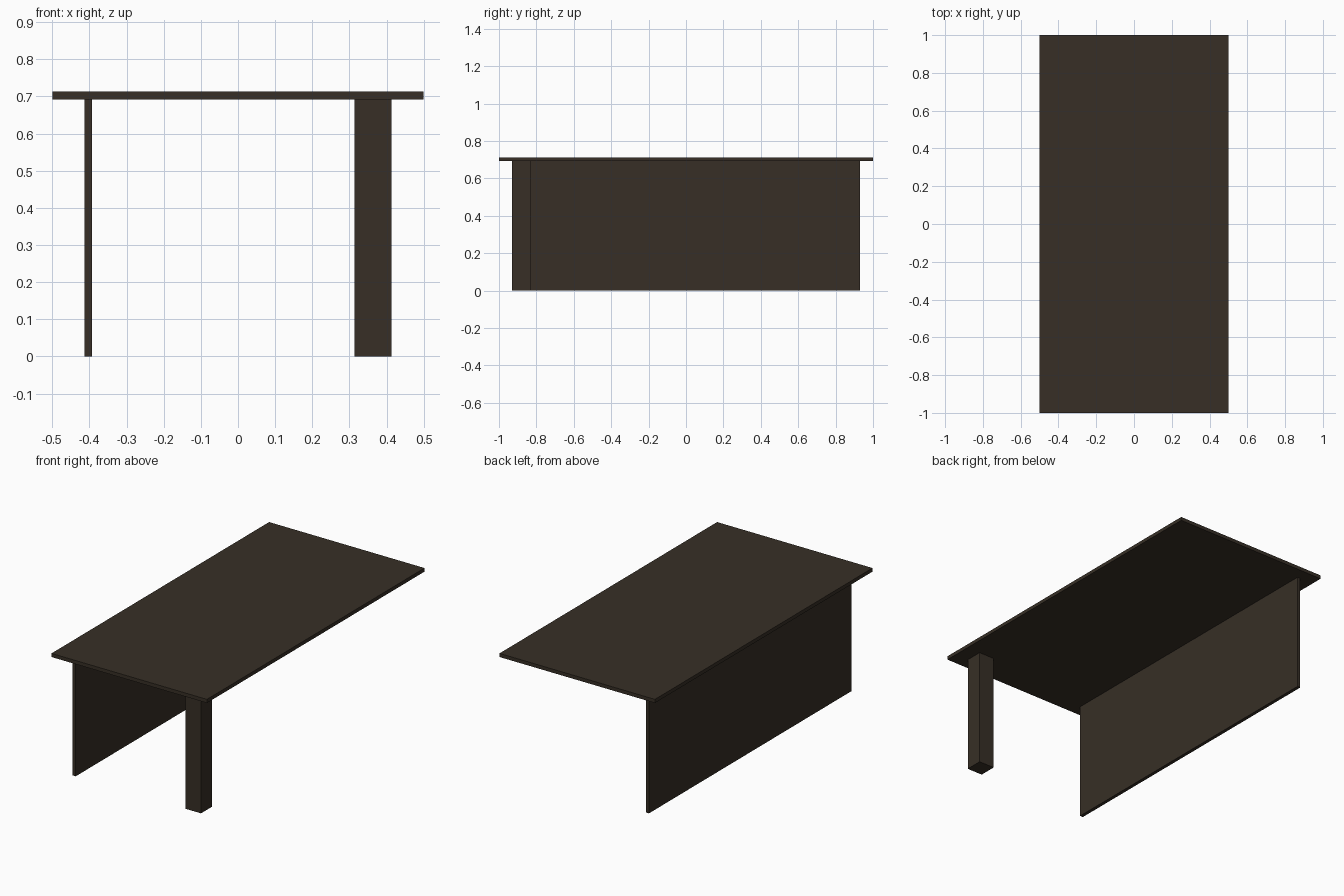
import bpy

if "Cube" in bpy.data.objects:
    bpy.data.objects.remove(bpy.data.objects["Cube"])

# One dark brown wood colour
wood = bpy.data.materials.new("dark brown wood")
wood.diffuse_color = (0.038, 0.028, 0.019, 1.0)
wood.use_nodes = True
wood.node_tree.nodes["Principled BSDF"].inputs["Base Color"].default_value = wood.diffuse_color


def box(name, x, y, z):
    """Box spanning the given (min, max) ranges."""
    bpy.ops.mesh.primitive_cube_add(size=1)
    ob = bpy.context.object
    ob.name = name
    ob.location = [(a + b) / 2 for a, b in (x, y, z)]
    ob.scale = [b - a for a, b in (x, y, z)]
    bpy.ops.object.transform_apply(location=True, rotation=False, scale=True)
    ob.data.materials.append(wood)
    return ob


TOP, UNDER = 0.713, 0.692

# Thin rectangular tabletop
box("tabletop", (-0.5, 0.5), (-1, 1), (UNDER, TOP))
# Full-length supporting panel on the left
box("side_panel", (-0.413, -0.393), (-0.93, 0.93), (0, UNDER))
# Single square leg at the front right
box("front_leg", (0.313, 0.413), (-0.93, -0.828), (0, UNDER))
